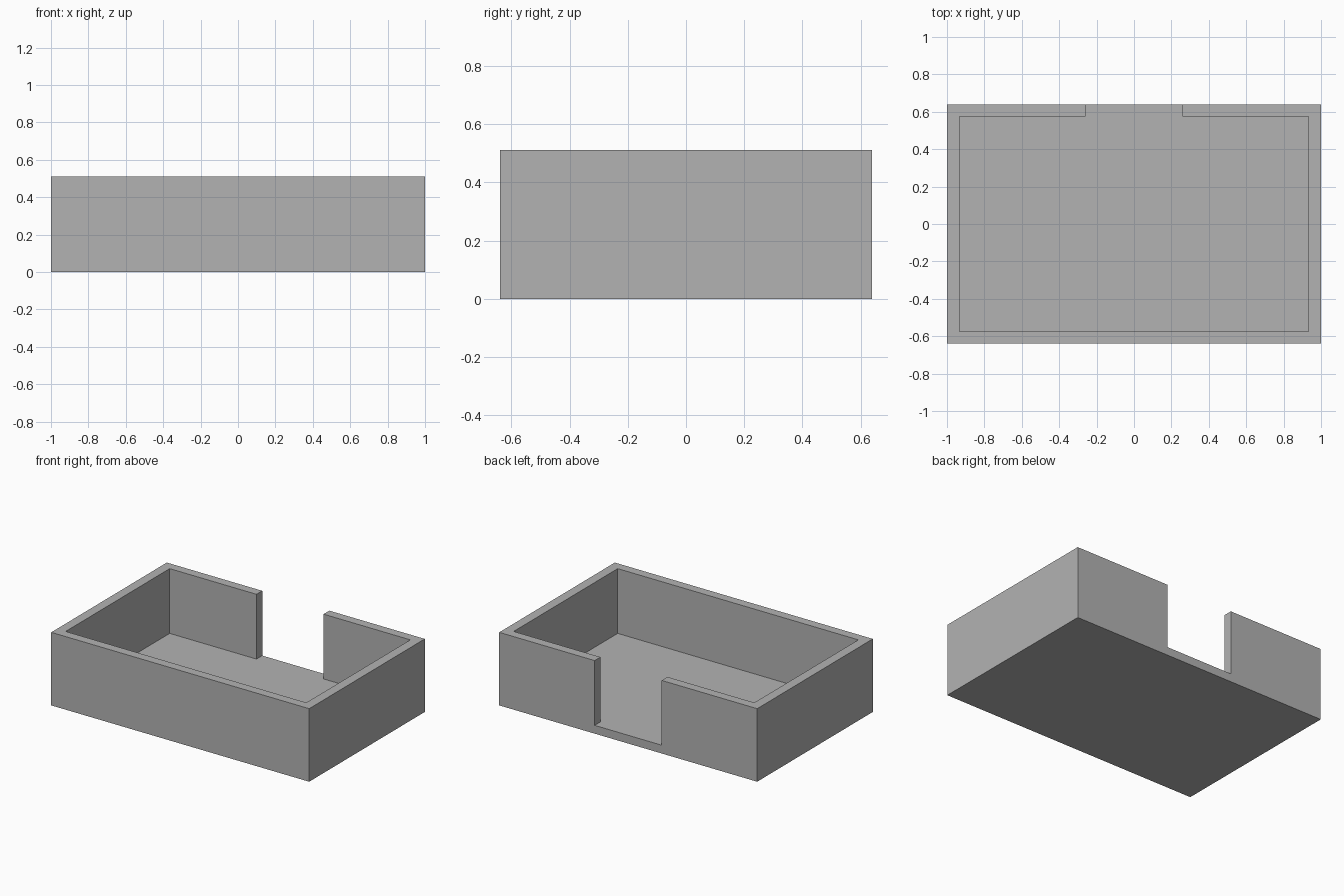
import bpy
import bmesh

# Overall proportions
HALF_X, HALF_Y, HEIGHT = 1.0, 0.64, 0.512
INNER_X, INNER_Y = 0.933, 0.576
FLOOR, GAP = 0.058, 0.26

cube = bpy.data.objects.get("Cube")
if cube:
    bpy.data.objects.remove(cube, do_unlink=True)

# Single flat grey
grey = bpy.data.materials.new("plain_grey")
grey.use_nodes = True
colour = (0.45, 0.45, 0.45, 1.0)
grey.diffuse_color = colour
grey.node_tree.nodes["Principled BSDF"].inputs["Base Color"].default_value = colour


def extruded(bm, outline, bottom, top):
    """Raise a closed outline into a solid between two heights."""
    base = bm.faces.new([bm.verts.new((x, y, bottom)) for x, y in outline])
    raised = bmesh.ops.extrude_face_region(bm, geom=[base], use_keep_orig=True)
    verts = [v for v in raised["geom"] if isinstance(v, bmesh.types.BMVert)]
    bmesh.ops.translate(bm, verts=verts, vec=(0, 0, top - bottom))
    bmesh.ops.recalc_face_normals(bm, faces=bm.faces)


def make_part(name, outline, bottom, top):
    mesh = bpy.data.meshes.new(name)
    bm = bmesh.new()
    extruded(bm, outline, bottom, top)
    bm.to_mesh(mesh)
    bm.free()
    mesh.materials.append(grey)
    part = bpy.data.objects.new(name, mesh)
    bpy.context.collection.objects.link(part)
    return part


# Solid block with a flat base
tray = make_part("open_tray", [(-HALF_X, -HALF_Y), (HALF_X, -HALF_Y),
                               (HALF_X, HALF_Y), (-HALF_X, HALF_Y)], 0, HEIGHT)

# T-shaped cutter: the inner cavity plus the doorway through the back wall
right_half = [(INNER_X, -INNER_Y), (INNER_X, INNER_Y),
              (GAP, INNER_Y), (GAP, HALF_Y + 0.1)]
outline = right_half + [(-x, y) for x, y in reversed(right_half)]
cutter = make_part("cavity_cutter", outline, FLOOR, HEIGHT + 0.1)
cutter.hide_render = True
cutter.hide_viewport = True

# Hollow out the tray
hollow = tray.modifiers.new("hollow", 'BOOLEAN')
hollow.operation = 'DIFFERENCE'
hollow.solver = 'EXACT'
hollow.object = cutter
